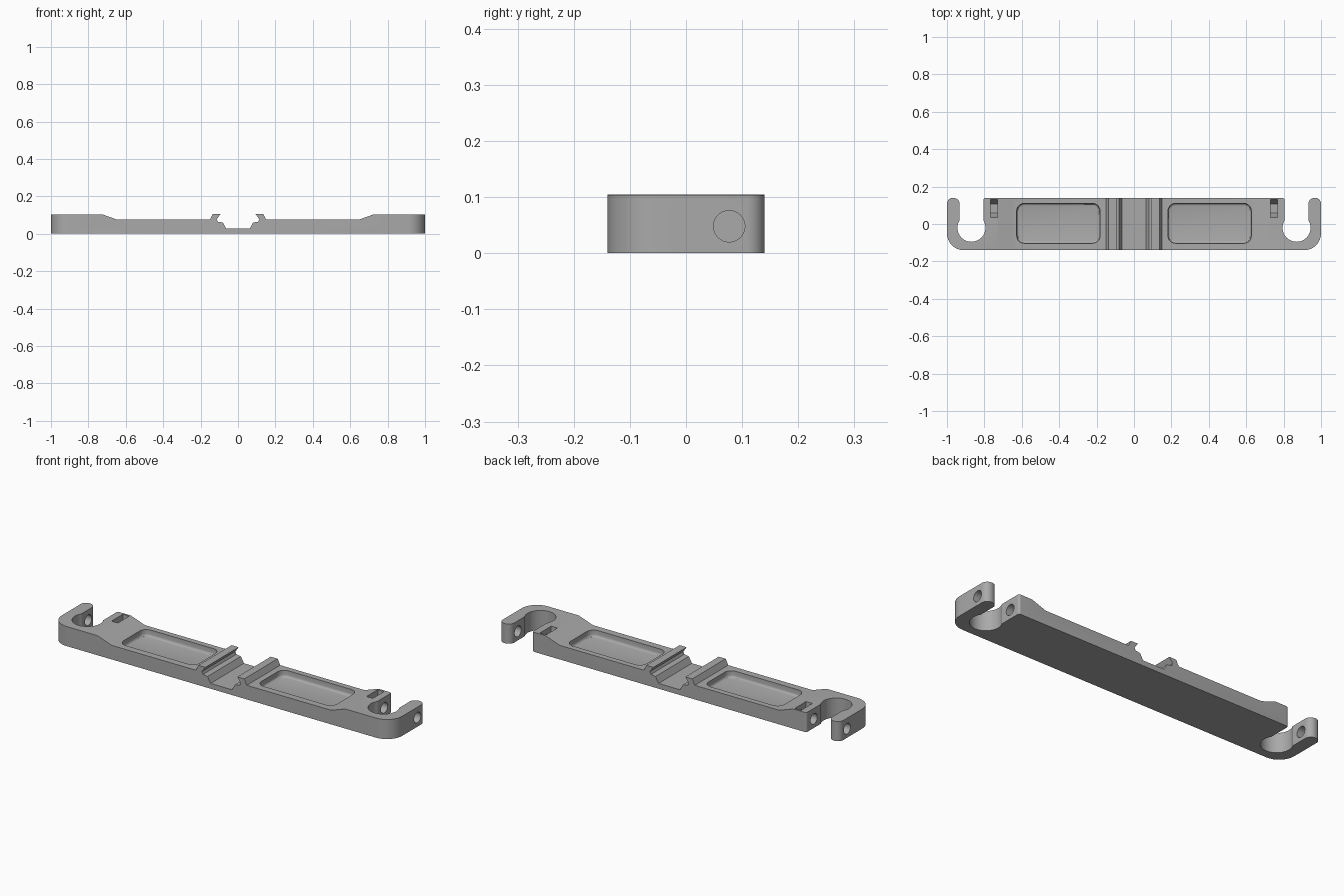
import bpy, bmesh, math
from mathutils import Vector, Matrix

cube = bpy.data.objects.get("Cube")
if cube:
    bpy.data.objects.remove(cube, do_unlink=True)

grey = bpy.data.materials.new("plain grey")
grey.use_nodes = True
colour = (0.4, 0.4, 0.4, 1)
grey.diffuse_color = colour
grey.node_tree.nodes["Principled BSDF"].inputs["Base Color"].default_value = colour


def rounded(points, steps=8):
    """Round the corners of a polygon given as (x, y, radius)."""
    out = []
    for i, (x, y, r) in enumerate(points):
        p = Vector((x, y))
        if r == 0:
            out.append(p)
            continue
        a = (Vector(points[i - 1][:2]) - p).normalized()
        b = (Vector(points[(i + 1) % len(points)][:2]) - p).normalized()
        half = a.angle(b) / 2
        centre = p + (a + b).normalized() * r / math.sin(half)
        start = p + a * r / math.tan(half) - centre
        end = p + b * r / math.tan(half) - centre
        sweep = start.angle_signed(end)
        for k in range(steps + 1):
            out.append(centre + Matrix.Rotation(-sweep * k / steps, 2) @ start)
    return out


def prism(name, outline, low, high, axis="z", floor_bevel=0):
    """Extrude a 2D outline along an axis between low and high."""
    place = {"x": lambda p, t: (t, p[0], p[1]),
             "y": lambda p, t: (p[0], t, p[1]),
             "z": lambda p, t: (p[0], p[1], t)}[axis]
    bm = bmesh.new()
    base = bm.faces.new([bm.verts.new(place(p, low)) for p in outline])
    top = bmesh.ops.extrude_face_region(bm, geom=[base])["geom"]
    shift = Vector(place((0, 0), high - low))
    bmesh.ops.translate(bm, vec=shift, verts=[v for v in top if isinstance(v, bmesh.types.BMVert)])
    if floor_bevel:
        edges = [e for e in bm.edges if all(abs(v.co.z - low) < 1e-5 for v in e.verts)]
        bmesh.ops.bevel(bm, geom=edges, offset=floor_bevel, segments=3, profile=0.5, affect="EDGES")
    bmesh.ops.recalc_face_normals(bm, faces=bm.faces)
    mesh = bpy.data.meshes.new(name)
    bm.to_mesh(mesh)
    bm.free()
    mesh.materials.append(grey)
    obj = bpy.data.objects.new(name, mesh)
    bpy.context.collection.objects.link(obj)
    return obj


def combine(target, cutter, operation="DIFFERENCE"):
    mod = target.modifiers.new("cut", "BOOLEAN")
    mod.operation, mod.solver, mod.object = operation, "EXACT", cutter
    bpy.context.view_layer.objects.active = target
    bpy.ops.object.modifier_apply(modifier=mod.name)
    bpy.data.objects.remove(cutter, do_unlink=True)


def circle(x, y, r, n, turn=0):
    return [(x + r * math.cos(math.tau * i / n + turn), y + r * math.sin(math.tau * i / n + turn))
            for i in range(n)]


# Front profile: raised ends, ramps, deck, dovetail rails and centre channel
half = [(1, 0), (1, .104), (.727, .104), (.645, .075), (.15, .075), (.135, .105),
        (.094, .105), (.114, .077), (.108, .064), (.081, .06), (.063, .028)]
body = prism("mounting_bar", half + [(-x, z) for x, z in reversed(half)], -.2, .2, "y")

# Plan outline with an open hook at each end
hook = [(1, -.14, .09), (1, .14, .032), (.933, .14, .032), (.933, -.02, 0),
        (.805, -.02, 0), (.805, .14, .012)]
plan = rounded(hook + [(-x, y, r) for x, y, r in reversed(hook)])
combine(body, prism("plan", plan, -.1, .3), "INTERSECT")

for s in (-1, 1):
    # Round seat of the hook
    combine(body, prism("seat_cut", circle(s * .869, -.02, .075, 48), -.1, .3))
    # Shallow tray in the deck
    x0, x1 = sorted((s * .182, s * .627))
    tray = rounded([(x0, -.103, .04), (x1, -.103, .04), (x1, .11, .04), (x0, .11, .04)])
    combine(body, prism("tray_cut", tray, .04, .2, floor_bevel=.012))
    # Clamp screw hole through the arm and into the body
    low, high = sorted((s * .7, s * 1.1))
    combine(body, prism("screw_cut", circle(.077, .048, .028, 32), low, high, "x"))
    # Nut slot with a hexagonal bottom
    low, high = sorted((s * .73, s * .767))
    nut = [(.13, .2), (.035, .2), (.035, .048), (.058, .007), (.107, .007), (.13, .048)]
    combine(body, prism("nut_cut", nut, low, high, "x"))

bpy.ops.object.select_all(action="DESELECT")
body.select_set(True)
bpy.context.view_layer.objects.active = body
bpy.ops.object.shade_smooth_by_angle(angle=math.radians(30))
